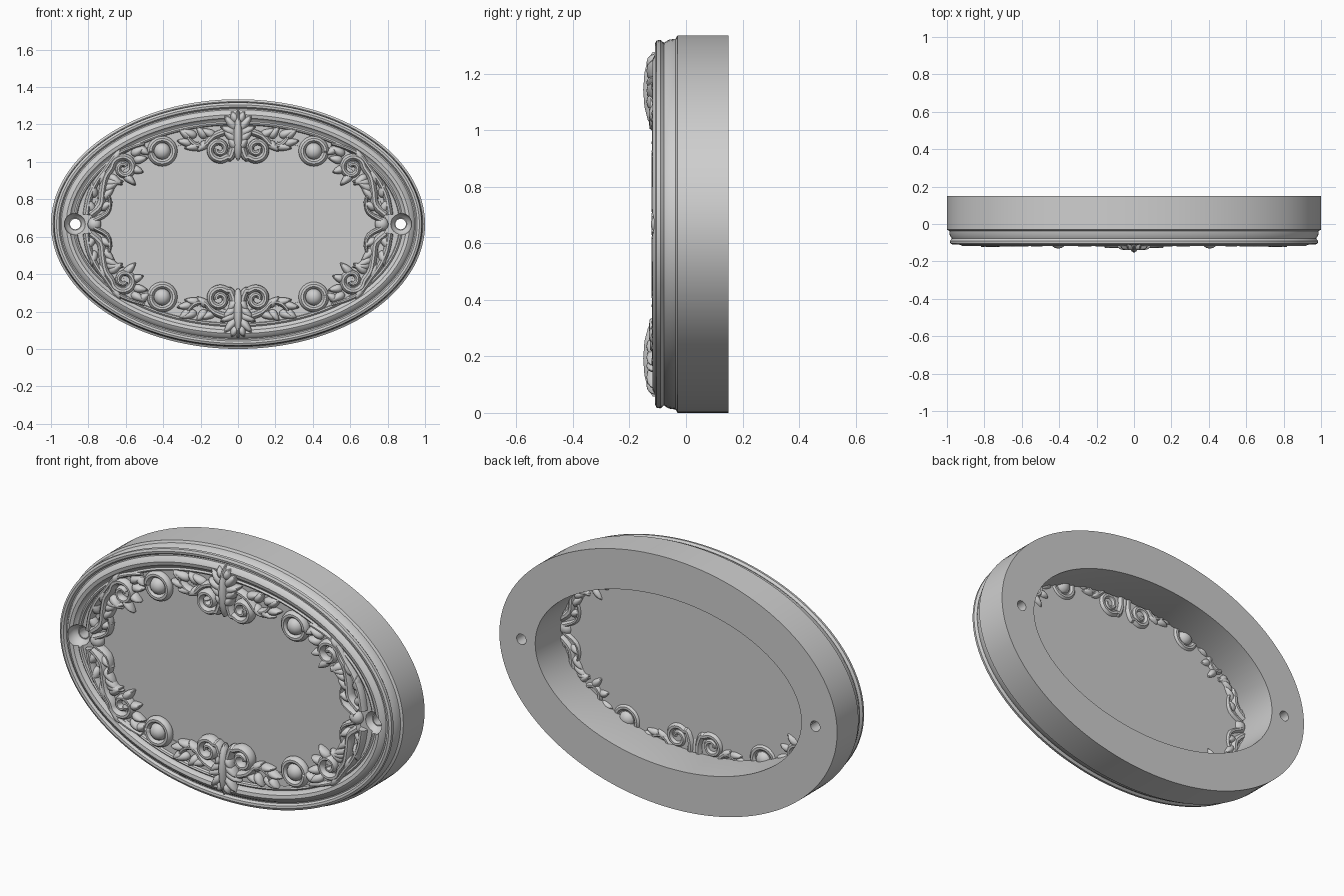
import bpy, bmesh
from math import sin, cos, pi, radians
from mathutils import Vector

if "Cube" in bpy.data.objects:
    bpy.data.objects.remove(bpy.data.objects["Cube"])

A, B = 1.0, 0.6675          # outer half width and half height
GREY = (0.62, 0.62, 0.62, 1)
mat = bpy.data.materials.new("plaster grey")
mat.use_nodes = True
mat.diffuse_color = GREY
mat.node_tree.nodes["Principled BSDF"].inputs["Base Color"].default_value = GREY


def finish(name, bm, mirror=False):
    bmesh.ops.recalc_face_normals(bm, faces=bm.faces)
    me = bpy.data.meshes.new(name)
    bm.to_mesh(me)
    bm.free()
    ob = bpy.data.objects.new(name, me)
    bpy.context.collection.objects.link(ob)
    ob.location.z = B
    me.materials.append(mat)
    if mirror:
        m = ob.modifiers.new("mirror", "MIRROR")
        m.use_axis = (True, False, True)
        m.use_mirror_merge = False
    return ob


def smooth(ob):
    bpy.ops.object.select_all(action="DESELECT")
    ob.select_set(True)
    bpy.context.view_layer.objects.active = ob
    bpy.ops.object.shade_smooth_by_angle(angle=radians(35))


def skin(bm, rings, closed):
    """Bridge rings of vertices; cap the ends when open."""
    n = len(rings[0])
    pairs = zip(rings, rings[1:] + rings[:1]) if closed else zip(rings, rings[1:])
    for p, q in pairs:
        for i in range(n):
            j = (i + 1) % n
            bm.faces.new((p[i], p[j], q[j], q[i]))
    if not closed:
        bm.faces.new(rings[0])
        bm.faces.new(rings[-1])


def spiral(cx, cz, r0, r1, start, turns, n=16):
    pts = []
    for i in range(n + 1):
        t = i / n
        a, r = radians(start) + t * turns * 2 * pi, r0 + (r1 - r0) * t
        pts.append((cx + r * cos(a), cz + r * sin(a)))
    return pts


def vine(bm, pts, r0, r1, y=-0.09, depth=0.034, closed=False):
    """Tapered stem swept through points in the front plane."""
    P = [Vector(p) for p in pts]
    path = []
    n = len(P)
    for i in range(n if closed else n - 1):
        if closed:
            a, b, c, d = (P[(i + k) % n] for k in (-1, 0, 1, 2))
        else:
            a, b, c, d = P[max(i - 1, 0)], P[i], P[i + 1], P[min(i + 2, n - 1)]
        for t in (0, 1 / 3, 2 / 3):
            path.append(0.5 * (2 * b + (c - a) * t + (2 * a - 5 * b + 4 * c - d) * t * t
                               + (3 * b - a - 3 * c + d) * t ** 3))
    if not closed:
        path.append(P[-1])
    rings = []
    m = len(path)
    for i, p in enumerate(path):
        q0 = path[i - 1] if (closed or i) else p
        q1 = path[(i + 1) % m] if (closed or i < m - 1) else p
        tan = (q1 - q0).normalized()
        k = i / (m - 1)
        r = r0 + (r1 - r0) * k
        dy = depth * (1 - 0.25 * k)
        ring = []
        for s in range(10):
            w = 2 * pi * s / 10
            ring.append(bm.verts.new((p.x - tan.y * r * cos(w), y + dy * sin(w),
                                      p.y + tan.x * r * cos(w))))
        rings.append(ring)
    skin(bm, rings, closed)


def lobe(bm, u, v, ang, length, width, y=-0.09, depth=0.032, taper=0.5):
    """Teardrop leaf growing from (u, v) at an angle."""
    vs = bmesh.ops.create_uvsphere(bm, u_segments=14, v_segments=9, radius=1)["verts"]
    c, s = cos(radians(ang)), sin(radians(ang))
    for vert in vs:
        x, d, z = vert.co
        X, Z = length * (x + 1) / 2, z * width * (1 - taper * x) / 2
        vert.co = (u + c * X - s * Z, y + d * depth, v + s * X + c * Z)


# Moulded oval frame: (inset from edge, depth) profile swept round
profile = [(0, .15), (0, -.03), (.012, -.037), (.015, -.06), (.026, -.078), (.016, -.09),
           (.018, -.104), (.03, -.11), (.042, -.108), (.05, -.095), (.056, -.096),
           (.066, -.11), (.082, -.118), (.1, -.114), (.11, -.1), (.118, -.097),
           (.126, -.104), (.134, -.1), (.138, -.088), (.21, -.086), (.212, -.07), (.212, .15)]
bm = bmesh.new()
N = 128
rings = []
for i in range(N):
    a = 2 * pi * i / N
    rings.append([bm.verts.new(((A - d) * cos(a), y, (B - d) * sin(a))) for d, y in profile])
skin(bm, rings, True)
frame = finish("oval_frame", bm)


# Screw holes with cupped seats
def cut(target, cutter):
    m = target.modifiers.new("cut", "BOOLEAN")
    m.object, m.operation, m.solver = cutter, "DIFFERENCE", "EXACT"
    bpy.context.view_layer.objects.active = target
    bpy.ops.object.modifier_apply(modifier=m.name)
    bpy.data.objects.remove(cutter)


for side in (-1, 1):
    for steps in ([(.028, -.3), (.028, .3)], [(.064, -.2), (.058, -.1), (.05, -.075), (.033, -.06)]):
        bm = bmesh.new()
        skin(bm, [[bm.verts.new((side * .87 + r * cos(2 * pi * k / 24), y, r * sin(2 * pi * k / 24)))
                   for k in range(24)] for r, y in steps], False)
        cut(frame, finish("hole_cutter", bm))
smooth(frame)

# Thin flat panel closing the opening
bm = bmesh.new()
skin(bm, [[bm.verts.new((.795 * cos(2 * pi * k / N), y, .463 * sin(2 * pi * k / N)))
           for k in range(N)] for y in (-.082, -.076)], False)
smooth(finish("back_panel", bm))

# Roundels: ring and domed button
bm = bmesh.new()
vine(bm, spiral(.405, .39, .062, .062, 0, 15 / 16, 15), .019, .019, depth=.03, closed=True)
lobe(bm, .36, .39, 0, .09, .09, y=-.09, depth=.042, taper=0)
smooth(finish("roundels", bm, True))

# Side buttons beside the screw seats
bm = bmesh.new()
lobe(bm, .73, 0, 0, .075, .075, depth=.035, taper=0)
smooth(finish("side_buttons", bm, True))

# Side scrolls with leaves
bm = bmesh.new()
vine(bm, [(.79, .05), (.735, .1), (.725, .17), (.71, .25)]
     + spiral(.61, .3, .068, .014, 0, 1.4), .022, .013)
vine(bm, [(.81, .05), (.795, .14), (.76, .22), (.71, .29), (.65, .37), (.57, .41), (.5, .43)], .02, .01)
vine(bm, [(.77, .02), (.7, .06), (.685, .12), (.7, .17)], .016, .008)
for u, v, ang, length in [(.74, .08, 150, .08), (.73, .13, 135, .1), (.72, .18, 150, .1),
                          (.71, .22, 175, .1), (.69, .26, 215, .09), (.61, .27, 225, .09),
                          (.57, .3, 200, .07), (.56, .34, 170, .08), (.57, .37, 150, .09),
                          (.77, .14, 85, .09), (.74, .21, 110, .1), (.67, .33, 120, .09),
                          (.77, .06, 65, .09), (.53, .41, 215, .07)]:
    lobe(bm, u, v, ang, length, .042)
smooth(finish("side_scrolls", bm, True))

# Crest scrolls and spreading leaves
bm = bmesh.new()
vine(bm, [(.03, .5), (.022, .42), (.04, .36)] + spiral(.1, .4, .06, .014, 225, 1.4), .022, .014,
     y=-.095, depth=.038)
vine(bm, [(.05, .5), (.13, .47), (.18, .42), (.23, .425), (.265, .46), (.25, .49)], .02, .011)
for u, v, ang, length in [(.16, .44, -40, .08), (.2, .42, -10, .09), (.24, .43, 10, .09),
                          (.25, .46, 35, .08), (.17, .46, 50, .08), (.22, .47, 20, .1),
                          (.12, .47, 25, .09)]:
    lobe(bm, u, v, ang, length, .042)
smooth(finish("crest_scrolls", bm, True))

# Tall crest leaf
bm = bmesh.new()
lobe(bm, 0, .335, 90, .28, .05, y=-.108, depth=.044, taper=.2)
for v, ang, length in [(.4, 55, .08), (.44, 40, .1), (.48, 25, .1), (.5, 50, .11), (.54, 65, .07)]:
    lobe(bm, .005, v, ang, length, .045, y=-.104, depth=.036)
smooth(finish("crest_leaf", bm, True))
